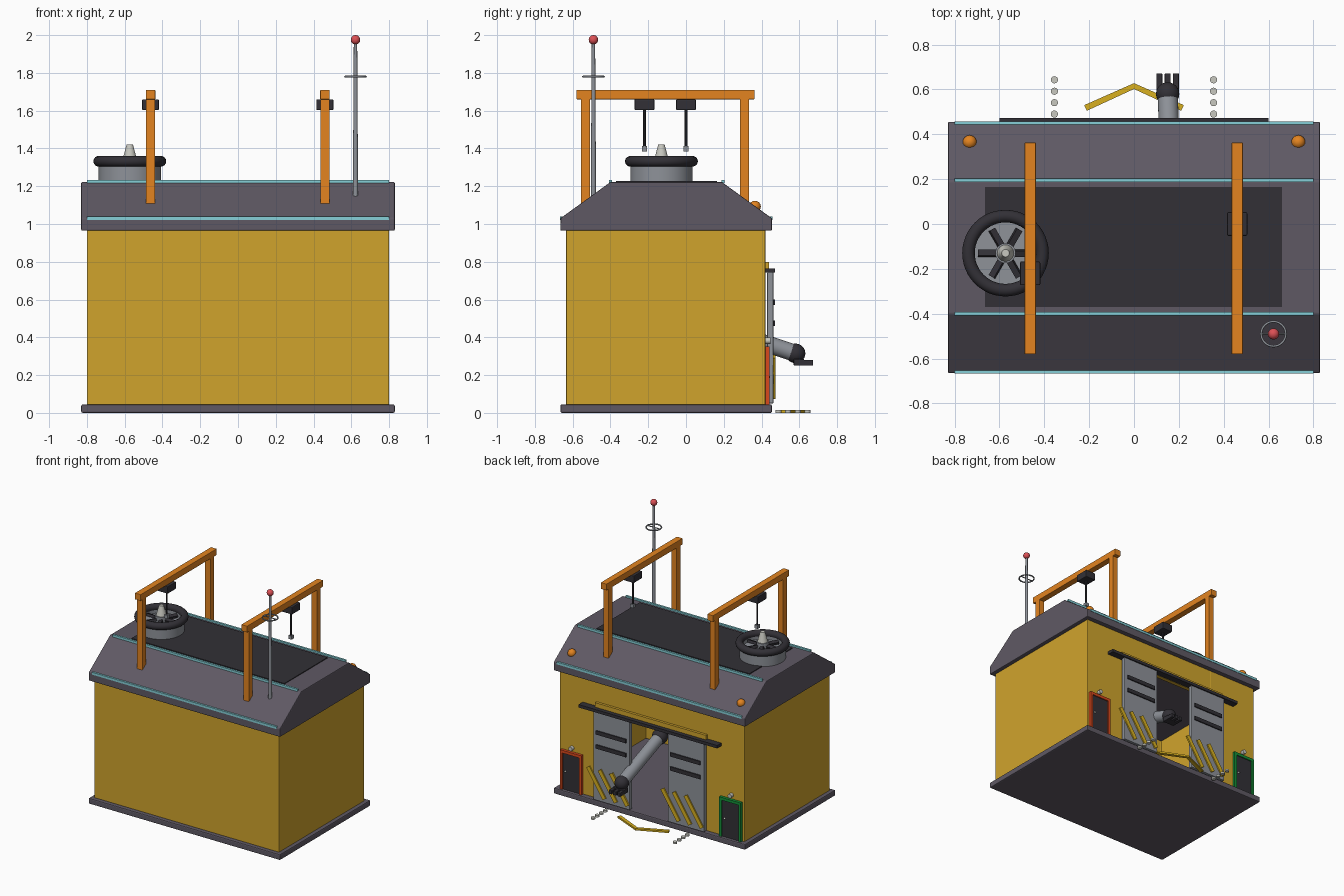
import bpy, bmesh, math
from mathutils import Vector, Matrix

if "Cube" in bpy.data.objects:
    bpy.data.objects.remove(bpy.data.objects["Cube"])

ROUND = []


def mat(name, hexcol):
    m = bpy.data.materials.new(name)
    rgb = [int(hexcol[i:i + 2], 16) / 255 for i in (0, 2, 4)]
    m.diffuse_color = [c / 12.92 if c < .04 else ((c + .055) / 1.055) ** 2.4 for c in rgb] + [1]
    m.use_nodes = True
    m.node_tree.nodes["Principled BSDF"].inputs["Base Color"].default_value = m.diffuse_color
    return m


YELLOW, SLATE, DARK = mat("yellow", "D0A42C"), mat("slate", "5F5964"), mat("dark", "323036")
ORANGE, CYAN, GREY = mat("orange", "E38420"), mat("cyan", "86D0D8"), mat("grey", "8E9299")
RED, GREEN, BALL = mat("red", "D8481C"), mat("green", "149038"), mat("signal_red", "DC5055")
HAZARD, LAMP = mat("hazard", "D8B020"), mat("lamp", "C8C8C0")


def finish(name, bm, m, bevel=0, smooth=False):
    bmesh.ops.recalc_face_normals(bm, faces=bm.faces)
    me = bpy.data.meshes.new(name)
    bm.to_mesh(me)
    bm.free()
    ob = bpy.data.objects.new(name, me)
    bpy.context.collection.objects.link(ob)
    me.materials.append(m)
    if bevel:
        b = ob.modifiers.new("bevel", 'BEVEL')
        b.width, b.segments = bevel, 2
    if smooth:
        ROUND.append(ob)
    return ob


def box(name, x, y, z, m, bevel=0, turn=None):
    """Box from (min, max) ranges; turn = rotation matrix about its centre."""
    bm = bmesh.new()
    c = Vector([(a + b) / 2 for a, b in (x, y, z)])
    s = Matrix.Diagonal([b - a for a, b in (x, y, z)] + [1])
    bmesh.ops.create_cube(bm, size=1, matrix=Matrix.Translation(c) @ (turn or Matrix()) @ s)
    return finish(name, bm, m, bevel)


def prism(name, pts, direction, m, bevel=0):
    bm = bmesh.new()
    f = bm.faces.new([bm.verts.new(p) for p in pts])
    r = bmesh.ops.extrude_face_region(bm, geom=[f])
    bm.faces.ensure_lookup_table()
    vs = [g for g in r["geom"] if isinstance(g, bmesh.types.BMVert)]
    bmesh.ops.translate(bm, verts=vs, vec=direction)
    return finish(name, bm, m, bevel)


def rod(name, a, b, r1, m, r2=None, seg=24):
    a, b = Vector(a), Vector(b)
    d = b - a
    mx = Matrix.Translation((a + b) / 2) @ d.to_track_quat('Z', 'Y').to_matrix().to_4x4()
    bm = bmesh.new()
    bmesh.ops.create_cone(bm, cap_ends=True, segments=seg, radius1=r1,
                          radius2=r1 if r2 is None else r2, depth=d.length, matrix=mx)
    return finish(name, bm, m, 0, True)


def ball(name, c, r, m):
    bm = bmesh.new()
    bmesh.ops.create_uvsphere(bm, u_segments=24, v_segments=14, radius=r, matrix=Matrix.Translation(c))
    return finish(name, bm, m, 0, True)


def lathe(name, c, prof, m, closed=False):
    """Revolve an (r, z) profile round the vertical axis through c."""
    bm = bmesh.new()
    vs = [bm.verts.new((c[0] + r, c[1], z)) for r, z in prof]
    es = [bm.edges.new(p) for p in zip(vs, vs[1:])]
    if closed:
        es.append(bm.edges.new((vs[-1], vs[0])))
    bmesh.ops.spin(bm, geom=vs + es, cent=(c[0], c[1], 0), axis=(0, 0, 1), angle=math.tau, steps=48)
    bmesh.ops.remove_doubles(bm, verts=bm.verts, dist=1e-4)
    return finish(name, bm, m, 0, True)


def torus(name, c, R, r, m):
    ring = [(R + r * math.cos(math.tau * i / 14), c[2] + r * math.sin(math.tau * i / 14)) for i in range(14)]
    return lathe(name, c, ring, m, True)


# base plate and hollow hall, open at the back for the gate
box("base_plate", (-.83, .83), (-.665, .455), (0, .045), SLATE, .008)
half = [(.38, .42), (.80, .42), (.80, -.635), (-.80, -.635), (-.80, .42), (-.38, .42),
        (-.38, .39), (-.77, .39), (-.77, -.605), (.77, -.605), (.77, .39), (.38, .39)]
prism("walls", [(x, y, .04) for x, y in half], (0, 0, .93), YELLOW, .006)
box("gate_lintel", (-.385, .385), (.39, .42), (.74, .97), YELLOW)

# roof with cyan edge strips and dark deck panel
prof = [(-.665, .965), (-.665, 1.03), (-.40, 1.222), (.19, 1.222), (.455, 1.03), (.455, .965)]
prism("roof", [(-.83, y, z) for y, z in prof], (1.66, 0, 0), SLATE, .006)
for i, (y, z) in enumerate([(-.659, 1.03), (-.40, 1.225), (.195, 1.225), (.45, 1.03)]):
    box(f"edge_strip_{i}", (-.80, .80), (y - .008, y + .008), (z - .009, z + .009), CYAN)
box("roof_deck_panel", (-.665, .66), (-.37, .165), (1.215, 1.228), DARK)

# gantries with trolley, cable and hook
for n, x, ty in (("left", -.463, -.22), ("right", .46, 0)):
    for k, y in (("front", -.532), ("back", .31)):
        box(f"{n}_gantry_{k}_post", (x - .024, x + .024), (y - .024, y + .024), (1.105, 1.67), ORANGE, .003)
    box(f"{n}_gantry_beam", (x - .025, x + .025), (-.58, .363), (1.66, 1.71), ORANGE, .003)
    box(f"{n}_trolley", (x - .045, x + .045), (ty - .053, ty + .053), (1.603, 1.66), DARK, .006)
    rod(f"{n}_cable", (x, ty, 1.4), (x, ty, 1.61), .007, DARK, seg=10)
    box(f"{n}_hook", (x - .014, x + .014), (ty - .014, ty + .014), (1.385, 1.412), GREY)

# roof fan
F = (-.573, -.13, 1.332)
lathe("fan_housing", F, [(0, 1.22), (.165, 1.22), (.165, 1.335), (.14, 1.335), (.14, 1.295), (0, 1.295)], GREY)
torus("fan_rim", F, .165, .028, DARK)
for i in range(6):
    a = math.tau * (i + .0) / 6
    c = Vector((F[0] + .075 * math.cos(a), F[1] + .075 * math.sin(a), 1.315))
    box(f"fan_blade_{i}", (c.x - .047, c.x + .047), (c.y - .014, c.y + .014), (1.305, 1.325),
        DARK, 0, Matrix.Rotation(a, 4, 'Z') @ Matrix.Rotation(.35, 4, 'X'))
rod("fan_hub_base", (F[0], F[1], 1.29), (F[0], F[1], 1.345), .045, GREY)
rod("fan_hub_cone", (F[0], F[1], 1.345), (F[0], F[1], 1.42), .037, LAMP, .017)

# antenna and roof beacons
rod("antenna_mast", (.622, -.49, 1.14), (.622, -.49, 1.97), .014, GREY, .009)
torus("antenna_ring", (.622, -.49, 1.78), .055, .005, GREY)
for a, b in (((.57, -.49, 1.78), (.675, -.49, 1.78)),):
    rod("antenna_crossbar", a, b, .004, GREY, seg=8)
ball("antenna_light", (.622, -.49, 1.975), .025, BALL)
for s in (-1, 1):
    ball("roof_beacon", (s * .733, .365, 1.092), .031, ORANGE)

# sliding gate: beam, rail, panels with slots and hazard bars
box("gate_header", (-.48, .48), (.415, .44), (.765, .80), YELLOW)
box("gate_rail", (-.60, .60), (.42, .472), (.742, .765), DARK)
for s in (-1, 1):
    x = s * .322
    box("gate_panel", (x - .157, x + .157), (.43, .463), (.05, .745), GREY, .004)
    for z in (.475, .585):
        box("panel_slot", (x - .13, x + .13), (.455, .472), (z - .015, z + .015), DARK)
    for k in (-1, 0, 1):
        c = x + .028 + k * .1
        box("hazard_bar", (c - .016, c + .016), (.46, .473), (.06, .32), HAZARD,
            0, Matrix.Rotation(math.radians(33), 4, 'Y'))

# side doors with coloured frames and lamps
for s, m in ((1, RED), (-1, GREEN)):
    x = s * .69
    for e in (-1, 1):
        box("door_jamb", (x + e * .083 - .01, x + e * .083 + .01), (.415, .442), (.045, .35), m)
    box("door_head", (x - .093, x + .093), (.415, .442), (.33, .352), m)
    box("side_door", (x - .075, x + .075), (.415, .433), (.045, .332), DARK)
    ball("door_knob", (x + .05, .437, .19), .008, LAMP)
    rod("door_lamp", (x, .41, .382), (x, .447, .382), .016, LAMP)

# mechanical arm reaching out of the gate
sh, wr = (.17, .08, .48), (.15, .58, .315)
ball("arm_shoulder", sh, .058, DARK)
rod("arm_tube", sh, wr, .045, GREY)
ball("arm_wrist", wr, .052, DARK)
box("hand_palm", (.10, .20), (.57, .625), (.25, .285), DARK, .004)
for k in (-1, 0, 1):
    x = .15 + k * .037
    box("hand_finger", (x - .013, x + .013), (.61, .672), (.25, .28), DARK, .003)

# ground markings: chevron and marker studs
chev = [(-.21, .505), (0, .602), (.21, .505), (.222, .53), (0, .628), (-.222, .53)]
prism("ground_chevron", [(x, y, 0) for x, y in chev], (0, 0, .014), HAZARD)
for s in (-1, 1):
    for i in range(4):
        y = .49 + .051 * i
        rod("ground_stud", (s * .355, y, 0), (s * .355, y, .014), .016, LAMP, seg=16)

# smooth shading on the round parts
bpy.ops.object.select_all(action='DESELECT')
for ob in ROUND:
    ob.select_set(True)
bpy.context.view_layer.objects.active = ROUND[0]
bpy.ops.object.shade_smooth_by_angle(angle=math.radians(35))
